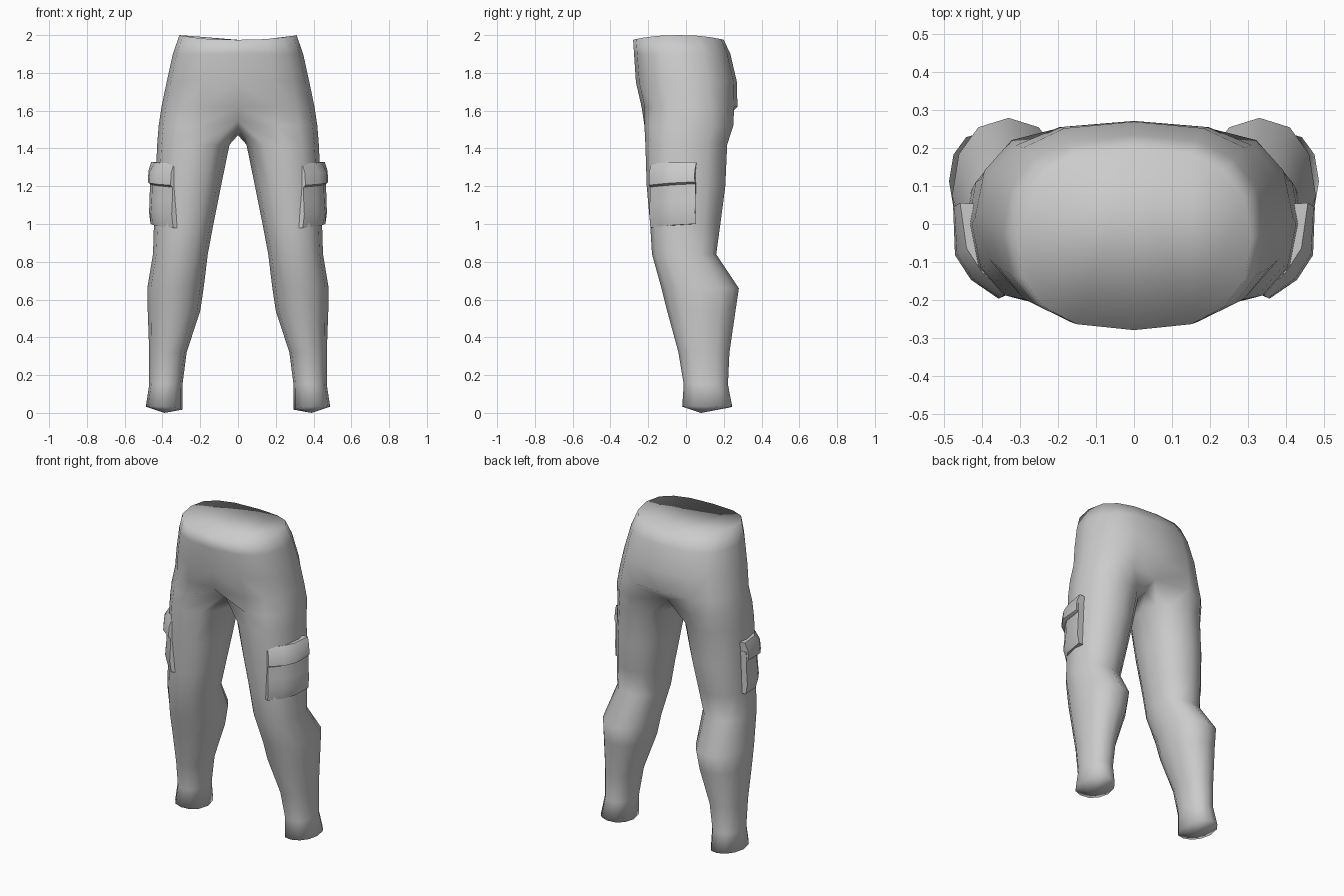
import bpy
import bmesh
from math import sin, cos, radians, copysign

cube = bpy.data.objects.get("Cube")
if cube:
    bpy.data.objects.remove(cube, do_unlink=True)

cloth = bpy.data.materials.new("grey_cloth")
cloth.use_nodes = True
GREY = (0.6, 0.6, 0.6, 1)
cloth.diffuse_color = GREY
cloth.node_tree.nodes["Principled BSDF"].inputs["Base Color"].default_value = GREY


def power(v, e):
    return copysign(abs(v) ** e, v)


def bridge(bm, a, b, closed):
    """Join two rings of equal length with quads."""
    n = len(a)
    for i in range(n if closed else n - 1):
        j = (i + 1) % n
        bm.faces.new((a[i], b[i], b[j], a[j]))


def finish(bm, name, merge):
    bmesh.ops.recalc_face_normals(bm, faces=bm.faces)
    mesh = bpy.data.meshes.new(name)
    bm.to_mesh(mesh)
    bm.free()
    mesh.materials.append(cloth)
    obj = bpy.data.objects.new(name, mesh)
    bpy.context.scene.collection.objects.link(obj)
    mirror = obj.modifiers.new("mirror", "MIRROR")
    mirror.use_mirror_merge = merge
    mirror.merge_threshold = 0.002
    for poly in mesh.polygons:
        poly.use_smooth = True
    return obj


def hip_ring(bm, z, x_out, y_front, y_back, dip):
    """Half ring from front centre round the outside to back centre."""
    mid, ry = (y_front + y_back) / 2, (y_back - y_front) / 2
    ring = []
    for i in range(9):
        a = radians(-90 + 22.5 * i)
        x = x_out * power(cos(a), 0.75)
        if i in (0, 8):
            x = 0
        y = mid + ry * power(sin(a), 0.85)
        ring.append(bm.verts.new((x, y, z - dip * abs(sin(a)) ** 2)))
    return ring


def leg_ring(bm, z, x_in, x_out, y_front, y_back, lift=0):
    """Full ring of twelve points, starting at the inner front."""
    cx, cy = (x_in + x_out) / 2, (y_front + y_back) / 2
    rx, ry = (x_out - x_in) / 2, (y_back - y_front) / 2
    ring = []
    for i in range(12):
        a = radians(-120 + 30 * i)
        x, y = cx + rx * power(cos(a), 0.9), cy + ry * power(sin(a), 0.9)
        ring.append(bm.verts.new((x, y, z + lift * (cos(a) + abs(sin(a))))))
    return ring


# Trousers: one half, hips first, then the leg, closed at waist and hem
bm = bmesh.new()
hips = [hip_ring(bm, *r) for r in (
    (2.0, 0.31, -0.28, 0.20, 0.025),
    (1.90, 0.345, -0.275, 0.235, 0),
    (1.75, 0.378, -0.265, 0.270, 0),
    (1.62, 0.405, -0.235, 0.272, 0),
)]
bm.faces.new(hips[0])

# Crotch ring: front, back and saddle points sit on the centre line
crotch = leg_ring(bm, 1.52, 0.0, 0.42, -0.22, 0.25)
for i, (y, z) in {0: (-0.14, 1.55), 8: (0.19, 1.54), 9: (0.11, 1.49),
                  10: (0.03, 1.47), 11: (-0.06, 1.49)}.items():
    crotch[i].co = (0, y, z)
for a, b in zip(hips, hips[1:] + [crotch[:9]]):
    bridge(bm, a, b, False)

legs = [crotch] + [leg_ring(bm, *r) for r in (
    (1.42, 0.045, 0.428, -0.215, 0.218),
    (1.20, 0.09, 0.438, -0.208, 0.208),
    (1.00, 0.13, 0.445, -0.19, 0.182),
    (0.84, 0.16, 0.45, -0.18, 0.16),
    (0.66, 0.182, 0.48, -0.13, 0.28),
    (0.54, 0.20, 0.478, -0.10, 0.262),
    (0.32, 0.272, 0.47, -0.04, 0.23),
    (0.15, 0.294, 0.47, -0.012, 0.222),
    (0.025, 0.294, 0.488, -0.02, 0.245, 0.008),
)]
for a, b in zip(legs, legs[1:]):
    bridge(bm, a, b, True)
hem = bm.verts.new((0.39, 0.08, 0.0))
for i in range(12):
    bm.faces.new((legs[-1][i], hem, legs[-1][(i + 1) % 12]))
finish(bm, "trousers", True)


# Thigh pockets: levels wrapped round the outer front of the leg
OUTER = ((0.345, -0.19), (0.41, -0.135), (0.452, -0.07), (0.465, 0.052))
INNER = ((0.40, 0.052), (0.30, -0.17))


def pocket_part(name, levels):
    bm = bmesh.new()
    rings = []
    for z, out, tilt in levels:
        pts = []
        for k, (x, y) in enumerate(OUTER):
            bulge = out * (1 if k in (1, 2) else 0.6)
            pts.append((x + bulge * 0.85, y - bulge * 0.5, z + tilt * k))
        pts += [(x, y, z + tilt * k) for (x, y), k in zip(INNER, (3, 0))]
        rings.append([bm.verts.new(p) for p in pts])
    for a, b in zip(rings, rings[1:]):
        bridge(bm, a, b, True)
    bm.faces.new(rings[0])
    bm.faces.new(rings[-1])
    obj = finish(bm, name, False)
    bpy.ops.object.select_all(action="DESELECT")
    obj.select_set(True)
    bpy.context.view_layer.objects.active = obj
    bpy.ops.object.shade_smooth_by_angle(angle=radians(50))


pocket_part("pocket_bags", ((1.27, 0.0, 0), (1.12, 0.006, 0.002),
                            (1.05, 0.012, 0.004), (0.98, -0.004, 0.007)))
pocket_part("pocket_flaps", ((1.32, -0.012, 0.003), (1.27, 0.018, 0.004),
                             (1.205, 0.024, 0.006), (1.195, 0.004, 0.006)))
